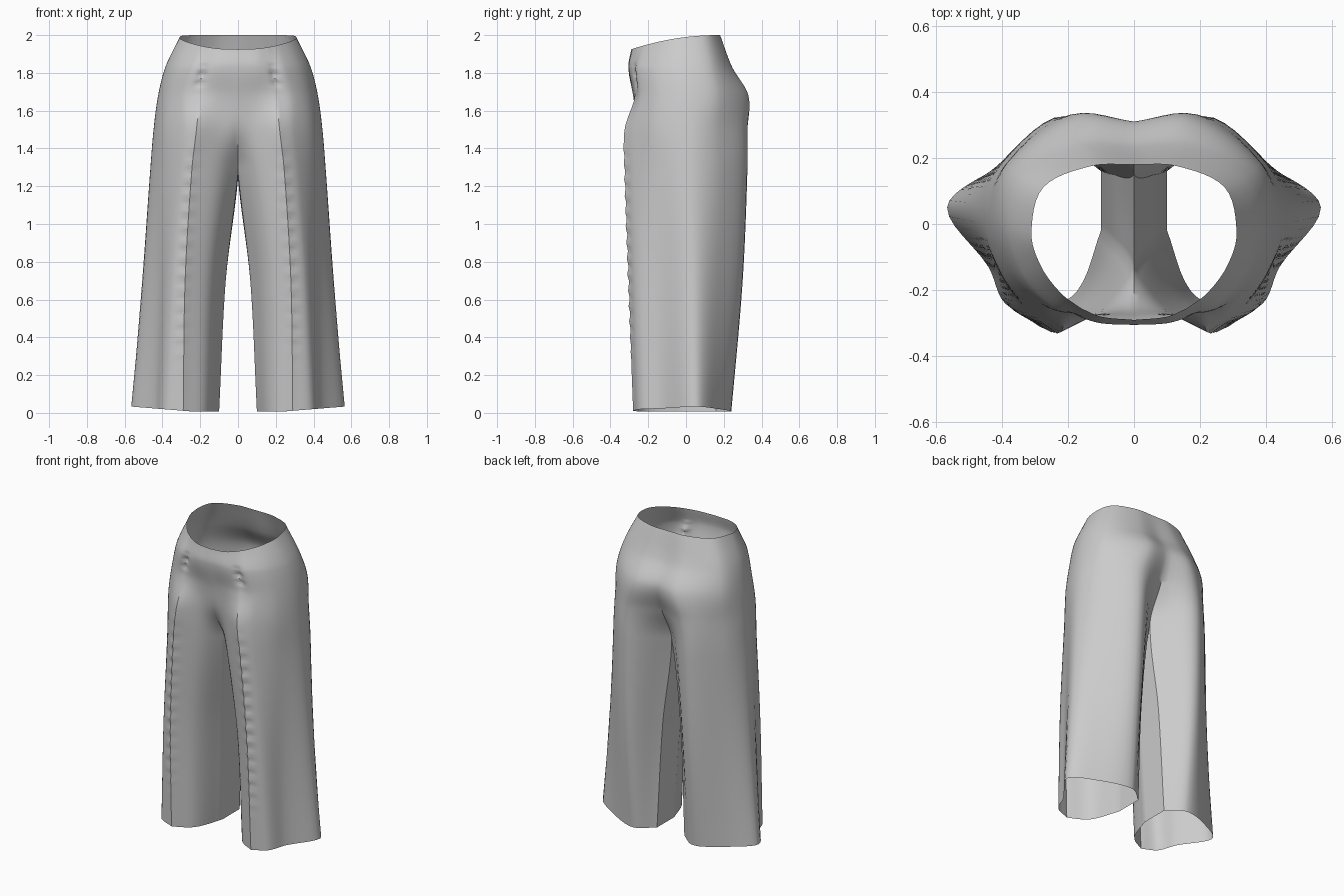
import bpy
import bmesh
import math
from mathutils import Vector

if "Cube" in bpy.data.objects:
    bpy.data.objects.remove(bpy.data.objects["Cube"], do_unlink=True)

CROTCH = 1.28
PLEAT = 2            # outline point that carries the front pleat ridge
STEPS = 6            # samples between outline points
INNER = 10           # columns across the inner leg

# Left half outlines, front centre -> pleat -> side -> back centre: height, x row, y row
SECTIONS = [
    (2.0, [0, .1, .16, .22, .28, .31, .275, .13, 0],
          [-.29, -.28, -.255, -.21, -.13, -.03, .11, .175, .18]),
    (1.83, [0, .1, .17, .25, .34, .385, .345, .16, 0],
           [-.305, -.3, -.28, -.25, -.15, 0, .15, .24, .235]),
    (1.68, [0, .1, .2, .29, .38, .423, .38, .17, 0],
           [-.28, -.275, -.27, -.24, -.14, .02, .18, .325, .31]),
    (1.5, [0, .1, .22, .3, .4, .447, .39, .21, 0],
          [-.25, -.27, -.325, -.27, -.15, .03, .18, .325, .25]),
    (CROTCH, [0, .1, .245, .32, .41, .465, .395, .21, 0],
             [-.14, -.25, -.325, -.27, -.14, .03, .19, .325, .15]),
    (.7, [.065, .15, .28, .36, .42, .507, .41, .22, .065],
         [-.05, -.22, -.305, -.26, -.14, .04, .18, .3, .15]),
    (0, [.1, .17, .29, .39, .44, .565, .43, .22, .1],
        [-.02, -.2, -.28, -.24, -.13, .05, .16, .24, .16]),
]


def spline(points, params, steps):
    """Smooth curve through points; params give the spacing of the points."""
    last = len(points) - 1

    def slope(i):
        a, b = max(i - 1, 0), min(i + 1, last)
        return (points[b] - points[a]) / (params[b] - params[a])

    out = [points[0]]
    for i in range(last):
        h = params[i + 1] - params[i]
        for k in range(1, steps[i] + 1):
            t = k / steps[i]
            s = t * t * (3 - 2 * t)
            out.append(points[i] * (1 - s) + points[i + 1] * s
                       + slope(i) * h * t * (1 - t) ** 2
                       - slope(i + 1) * h * t * t * (1 - t))
    return out


def smooth_outline(points):
    params = [0]
    for a, b in zip(points, points[1:]):
        params.append(params[-1] + (b.xy - a.xy).length)
    return spline(points, params, [STEPS] * (len(points) - 1))


def shape_cloth(p, column):
    """Sloped waist, raised outer hem, pleat ripples and stitched darts."""
    x, y, z = p
    near = math.exp(-((column - PLEAT * STEPS - 1) / 1.5) ** 2)
    fade = max(0, min(1, (1.5 - z) * 4, (z - .2) * 4))
    y += near * fade * .006 * math.sin(z * 75)
    y += near * .016 * math.exp(-((z - 1.78) / .06) ** 2) * (1 + .5 * math.sin(z * 120))
    if z > 1.83:
        z -= (z - 1.83) / .17 * .075 * max(0, (.17 - y) / .46) ** 2
    if z < .3:
        z += (1 - z / .3) * (.008 + .025 * max(0, (x - .25) / .31))
    return Vector((max(x, 0), y, z))


# Loft the control points down the garment
heights = [s[0] for s in SECTIONS]
row_steps = [10, 10, 10, 10, 26, 26]
tracks = []
for i in range(len(SECTIONS[0][1])):
    column = [Vector((xs[i], ys[i], z)) for z, xs, ys in SECTIONS]
    tracks.append(spline(column, [-h for h in heights], row_steps))

crotch_row = sum(row_steps[:4])
bm = bmesh.new()
outer, inner = [], []
for r in range(len(tracks[0])):
    controls = [track[r].copy() for track in tracks]
    if r <= crotch_row:
        controls[0].x = controls[-1].x = 0
    # The outline breaks at the pleat so the ridge stays crisp
    line = smooth_outline(controls[:PLEAT + 1])[:-1] + smooth_outline(controls[PLEAT:])
    outer.append([bm.verts.new(shape_cloth(p, c)) for c, p in enumerate(line)])

    # Inner leg closes the outline from back to front below the crotch
    if r >= crotch_row:
        back, front = outer[-1][-1], outer[-1][0]
        between = []
        for k in range(1, INNER):
            t = k / INNER
            p = back.co.lerp(front.co, t)
            if p.z > .7:
                p.z -= .04 * math.sin(math.pi * t) * (p.z - .7) / (CROTCH - .7)
            between.append(bm.verts.new(p))
        inner.append([back] + between + [front])


def skin(rows):
    for upper, lower in zip(rows, rows[1:]):
        for k in range(len(upper) - 1):
            bm.faces.new((upper[k], lower[k], lower[k + 1], upper[k + 1]))


skin(outer)
skin(inner)
mesh = bpy.data.meshes.new("trousers")
bm.to_mesh(mesh)
bm.free()
trousers = bpy.data.objects.new("trousers", mesh)
bpy.context.collection.objects.link(trousers)

# Plain grey cloth
cloth = bpy.data.materials.new("grey_cloth")
cloth.use_nodes = True
colour = (.6, .6, .6, 1)
cloth.diffuse_color = colour
cloth.node_tree.nodes["Principled BSDF"].inputs["Base Color"].default_value = colour
mesh.materials.append(cloth)

# Right half, then smooth shading with a sharp pleat
mirror = trousers.modifiers.new("mirror", "MIRROR")
mirror.use_axis[0] = True
mirror.use_clip = True
mirror.merge_threshold = .0005
bpy.ops.object.select_all(action="DESELECT")
trousers.select_set(True)
bpy.context.view_layer.objects.active = trousers
bpy.ops.object.modifier_apply(modifier="mirror")
bpy.ops.object.shade_smooth_by_angle(angle=math.radians(40))
